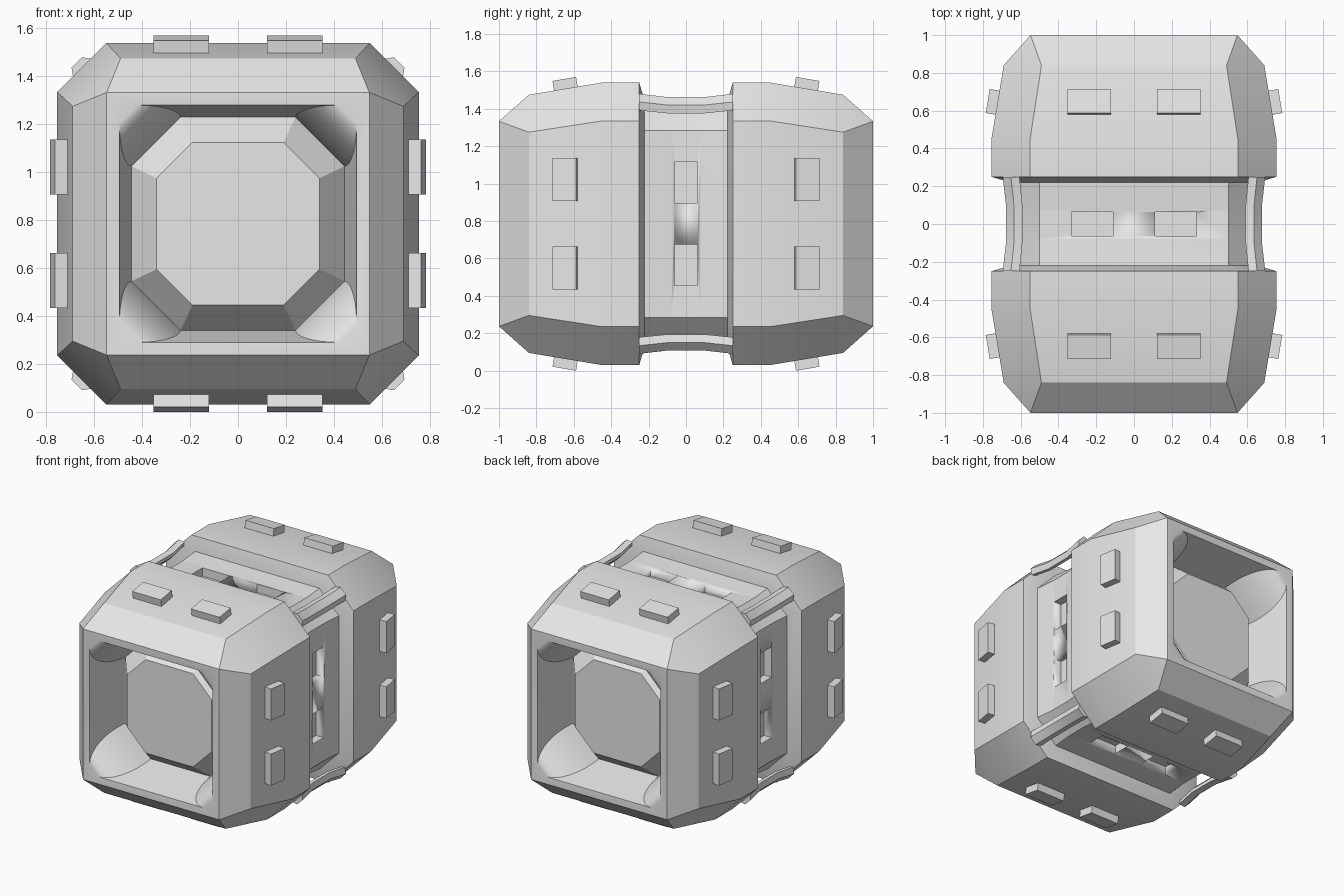
import bpy, bmesh, math
from mathutils import Matrix

if "Cube" in bpy.data.objects:
    bpy.data.objects.remove(bpy.data.objects["Cube"])

MID = Matrix.Translation((0, 0, 0.785))   # centre of the pod

grey = bpy.data.materials.new("light_grey")
grey.use_nodes = True
grey.diffuse_color = (0.8, 0.8, 0.8, 1)
grey.node_tree.nodes["Principled BSDF"].inputs["Base Color"].default_value = (0.8, 0.8, 0.8, 1)


def finish(bm, name, merge=True):
    if merge:
        bmesh.ops.remove_doubles(bm, verts=bm.verts, dist=0.0005)
    bmesh.ops.recalc_face_normals(bm, faces=bm.faces)
    mesh = bpy.data.meshes.new(name)
    bm.to_mesh(mesh)
    bm.free()
    mesh.materials.append(grey)
    mesh.set_sharp_from_angle(angle=math.radians(28))
    obj = bpy.data.objects.new(name, mesh)
    bpy.context.collection.objects.link(obj)
    return obj


def octagon(h, f):
    """Half width h, half length of each flat f."""
    return [(h, -f), (h, f), (f, h), (-f, h), (-h, f), (-h, -f), (-f, -h), (f, -h)]


def loft(sections, smooth=range(0)):
    """Skin (y, outline) sections and cap both ends."""
    bm = bmesh.new()
    rings = [[bm.verts.new(MID @ Matrix.Translation((x, y, z)).translation)
              for x, z in outline] for y, outline in sections]
    for i, (a, b) in enumerate(zip(rings, rings[1:])):
        n = len(a)
        for j in range(n):
            k = (j + 1) % n
            face = bm.faces.new((a[j], a[k], b[k], b[j]))
            face.smooth = i in smooth
    bm.faces.new(rings[0])
    bm.faces.new(rings[-1])
    return bm


def box(bm, matrix, size):
    bmesh.ops.create_cube(bm, size=1, matrix=matrix @ Matrix.Diagonal((*size, 1)))


# End shells: raised hatch, scooped cavity, bevelled outer skin
STEPS = 8
hatch = [(0.79, 0.34, 0.19), (0.66, 0.445, 0.24)]
cavity = []
for i in range(1, STEPS + 1):
    a = math.pi / 2 * (1 - i / STEPS)
    cavity.append((1 - 0.34 * (1 - math.cos(a)),
                   0.495 - 0.05 * (1 - math.cos(a)),
                   0.42 - 0.18 * math.sin(a)))
skin = [(1, 0.548, 0.548), (0.84, 0.69, 0.49), (0.45, 0.755, 0.55),
        (0.25, 0.755, 0.55), (0.22, 0.655, 0.5)]
for end, name in ((-1, "front_shell"), (1, "back_shell")):
    sections = [(end * y, octagon(h, f)) for y, h, f in hatch + cavity + skin]
    finish(loft(sections, range(1, STEPS + 1)), name)

# Recessed middle band with slots cut into its four sides
core = finish(loft([(y, octagon(h, 0.5)) for y, h in
                    ((-0.24, 0.66), (-0.08, 0.645), (0.08, 0.645), (0.24, 0.66))]),
              "middle_band")
bm = bmesh.new()
for side in range(4):
    turn = MID @ Matrix.Rotation(side * math.pi / 2, 4, "Y")
    for x in (-0.22, 0.22):
        box(bm, turn @ Matrix.Translation((x, 0, 0.66)), (0.22, 0.125, 0.15))
cutter = finish(bm, "slot_cutter", merge=False)
cutter.hide_render = True
cutter.hide_viewport = True
cutter.display_type = "WIRE"
slots = core.modifiers.new("slots", "BOOLEAN")
slots.operation = "DIFFERENCE"
slots.solver = "EXACT"
slots.object = cutter

# Corner rails bridging the two shells
rail = [(0.60, 0.68), (0.645, 0.688), (0.688, 0.645), (0.68, 0.60),
        (0.655, 0.60), (0.60, 0.655)]
for sx in (1, -1):
    for sz in (1, -1):
        sections = []
        for y, s in ((-0.25, 1.01), (-0.1, 0.985), (0.1, 0.985), (0.25, 1.01)):
            sections.append((y, [(sx * x * s, sz * z * s) for x, z in rail]))
        finish(loft(sections), ("upper" if sz > 0 else "lower")
               + ("_left_rail" if sx > 0 else "_right_rail"))

# Tilted studs, two per side on each shell
for end, name in ((-1, "front_studs"), (1, "back_studs")):
    bm = bmesh.new()
    for side in range(4):
        turn = MID @ Matrix.Rotation(side * math.pi / 2, 4, "Y")
        for x in (-0.237, 0.237):
            box(bm, turn @ Matrix.Translation((x, end * 0.645, 0.74))
                @ Matrix.Rotation(-end * math.radians(9.5), 4, "X"),
                (0.23, 0.128, 0.07))
    finish(bm, name, merge=False)
